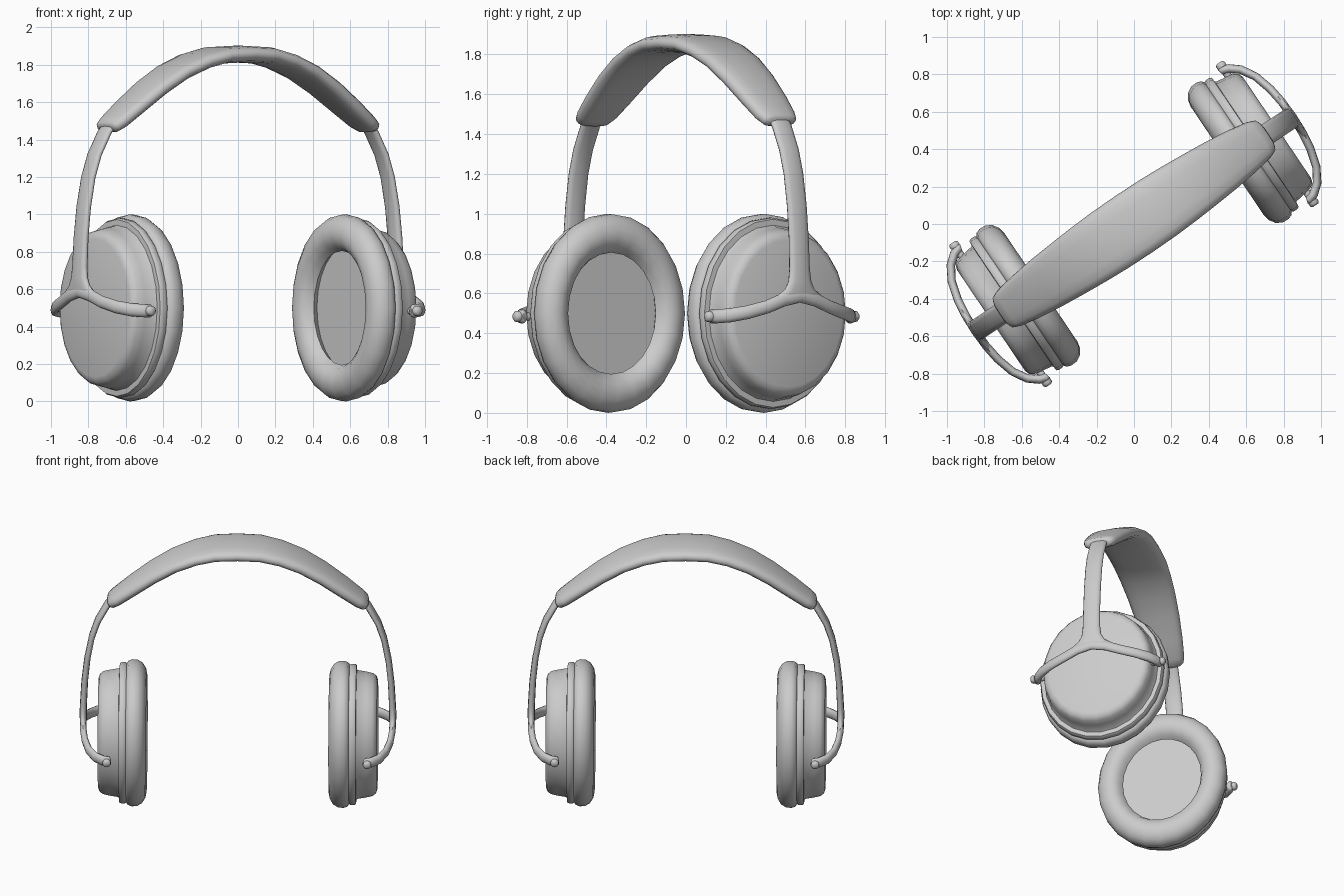
import bpy, bmesh, math
from mathutils import Vector

if "Cube" in bpy.data.objects:
    bpy.data.objects.remove(bpy.data.objects["Cube"])

TURN = math.radians(34)      # whole model is turned about z
RV, RZ, CZ = 0.44, 0.50, 0.50  # ear cup ellipse radii and centre height


def loft(name, rings, cap=True, mirror=True, angle=40):
    """Skin a list of equal-sized point rings; mirror to the other side."""
    bm = bmesh.new()
    rows = [[bm.verts.new(p) for p in ring] for ring in rings]
    n = len(rows[0])
    for a, b in zip(rows, rows[1:]):
        for i in range(n):
            j = (i + 1) % n
            bm.faces.new((a[i], a[j], b[j], b[i]))
    if cap:
        bm.faces.new(rows[0])
        bm.faces.new(rows[-1])
    bmesh.ops.recalc_face_normals(bm, faces=bm.faces)
    me = bpy.data.meshes.new(name)
    bm.to_mesh(me)
    bm.free()
    ob = bpy.data.objects.new(name, me)
    bpy.context.collection.objects.link(ob)
    ob.rotation_euler.z = TURN
    if mirror:
        ob.modifiers.new("mirror", 'MIRROR').use_axis[0] = True
    bpy.ops.object.select_all(action='DESELECT')
    ob.select_set(True)
    bpy.context.view_layer.objects.active = ob
    bpy.ops.object.shade_smooth_by_angle(angle=math.radians(angle))
    return ob


def turned(name, profile, segs=24):
    """Elliptical lathe about the cup axis; profile = (distance out, radius factor)."""
    rings = []
    for u, f in profile:
        rings.append([(u, RV * f * math.cos(2 * math.pi * i / segs),
                       CZ + RZ * f * math.sin(2 * math.pi * i / segs)) for i in range(segs)])
    return loft(name, rings)


def sweep(name, path, side, segs=12, power=1.0, mirror=True):
    """Sweep an oval; path = (x, y, z, half width, half thickness)."""
    pts = [Vector(p[:3]) for p in path]
    rings = []
    for k, p in enumerate(path):
        t = (pts[min(k + 1, len(pts) - 1)] - pts[max(k - 1, 0)]).normalized()
        s = Vector(side)
        s = (s - t * s.dot(t)).normalized()
        n = t.cross(s)
        ring = []
        for i in range(segs):
            a = 2 * math.pi * i / segs
            c, d = math.cos(a), math.sin(a)
            c = math.copysign(abs(c) ** power, c)
            d = math.copysign(abs(d) ** power, d)
            ring.append(pts[k] + s * c * p[3] + n * d * p[4])
        rings.append(ring)
    return loft(name, rings, mirror=mirror, angle=60)


# Soft ear cushion with its recessed floor
pad = [(0.705, 0.66), (0.67, 0.61), (0.635, 0.65), (0.61, 0.72), (0.602, 0.80),
       (0.61, 0.88), (0.632, 0.955), (0.665, 0.995), (0.70, 1.0), (0.725, 0.98), (0.738, 0.94)]
turned("ear_cushion", pad)

# Stepped rim behind the cushion
turned("cup_rim", [(0.733, 0.90), (0.735, 0.945), (0.745, 0.96), (0.77, 0.96), (0.782, 0.945), (0.785, 0.85)])

# Outer housing with a rounded shoulder and flat face
turned("cup_housing", [(0.775, 0.90), (0.79, 0.875), (0.85, 0.855), (0.89, 0.835),
                       (0.913, 0.80), (0.922, 0.74)])

# Padded headband
half = [(0.15, 1.85, 0.178, 0.046), (0.28, 1.818, 0.172, 0.046), (0.42, 1.76, 0.162, 0.046),
        (0.56, 1.675, 0.15, 0.046), (0.70, 1.572, 0.133, 0.045), (0.80, 1.495, 0.115, 0.042),
        (0.838, 1.468, 0.10, 0.036), (0.85, 1.459, 0.08, 0.024)]
band = [(-x, 0, z, w, t) for x, z, w, t in reversed(half)]
band += [(0, 0, 1.857, 0.18, 0.046)] + [(x, 0, z, w, t) for x, z, w, t in half]
sweep("headband", band, (0, 1, 0), segs=16, power=0.75, mirror=False)

# Flat arm flaring into the yoke
arm = [(0.80, 0, 1.51, 0.055, 0.02), (0.86, 0, 1.44, 0.058, 0.02), (0.925, 0, 1.32, 0.058, 0.02),
       (0.965, 0, 1.20, 0.058, 0.02), (0.995, 0, 1.04, 0.058, 0.021), (1.012, 0, 0.88, 0.058, 0.022),
       (1.02, 0, 0.72, 0.06, 0.023), (1.022, 0, 0.66, 0.068, 0.024),
       (1.022, 0, 0.62, 0.09, 0.024), (1.02, 0, 0.585, 0.14, 0.02)]
sweep("side_arm", arm, (0, 1, 0), power=0.8)

# Yoke fork curving round to both sides of the cup
fork = [(0.835, 0.415, 0.484, 0.022, 0.015), (0.845, 0.418, 0.484, 0.035, 0.024),
        (0.885, 0.405, 0.485, 0.035, 0.024), (0.935, 0.365, 0.49, 0.035, 0.023),
        (0.98, 0.29, 0.505, 0.034, 0.022), (1.008, 0.19, 0.532, 0.033, 0.022),
        (1.02, 0.10, 0.567, 0.034, 0.022)]
yoke = fork + [(1.023, 0, 0.588, 0.034, 0.022)] + [(x, -y, z, w, t) for x, y, z, w, t in reversed(fork)]
sweep("yoke_fork", yoke, (0, 0, 1))

# Pivot pins joining fork to housing
for label, s in (("rear", 1), ("front", -1)):
    pin = [(0.86, s * y, 0.484, r, r) for y, r in
           ((0.34, 0.02), (0.43, 0.02), (0.432, 0.027), (0.45, 0.027), (0.46, 0.018))]
    sweep(label + "_pivot_pin", pin, (0, 0, 1))
